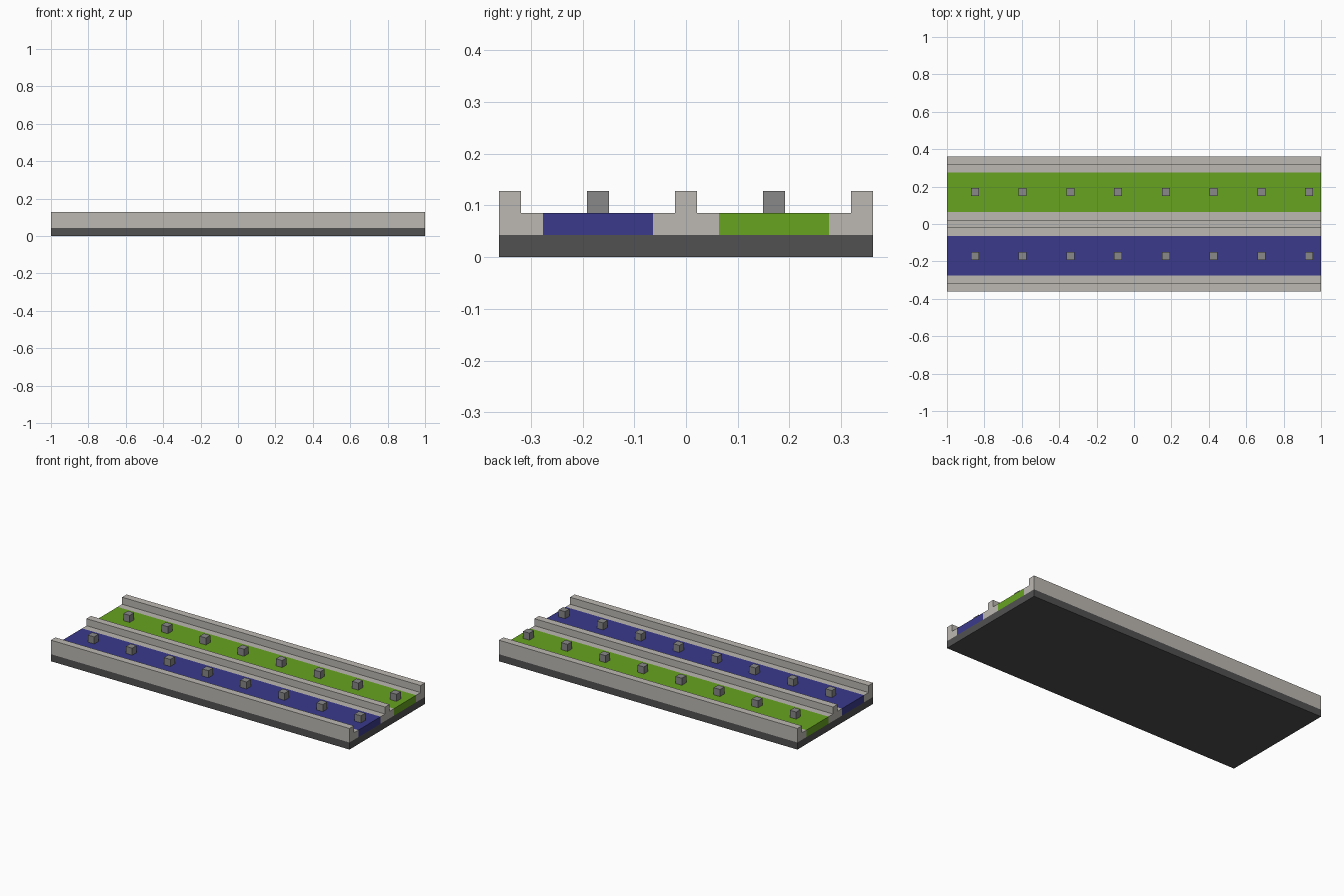
import bpy
import bmesh

U = 2 / 47            # one grid unit; the track is 47 units long
HALF = 23.5           # half length in units

cube = bpy.data.objects.get("Cube")
if cube:
    bpy.data.objects.remove(cube, do_unlink=True)


def linear(c):
    c /= 255
    return c / 12.92 if c <= 0.04045 else ((c + 0.055) / 1.055) ** 2.4


def material(name, r, g, b):
    m = bpy.data.materials.new(name)
    colour = (linear(r), linear(g), linear(b), 1)
    m.diffuse_color = colour
    m.use_nodes = True
    m.node_tree.nodes["Principled BSDF"].inputs["Base Color"].default_value = colour
    return m


dark_grey = material("dark grey", 81, 81, 81)
stone = material("pale stone", 188, 184, 178)
blue = material("blue", 58, 58, 140)
green = material("green", 103, 163, 33)
mid_grey = material("mid grey", 136, 136, 136)


def extrude(name, profile, x0, x1, mat):
    """Sweep a (y, z) profile along x, all in grid units."""
    bm = bmesh.new()
    face = bm.faces.new([bm.verts.new((x0 * U, y * U, z * U)) for y, z in profile])
    swept = bmesh.ops.extrude_face_region(bm, geom=[face])["geom"]
    verts = [v for v in swept if isinstance(v, bmesh.types.BMVert)]
    bmesh.ops.translate(bm, verts=verts, vec=((x1 - x0) * U, 0, 0))
    bmesh.ops.recalc_face_normals(bm, faces=bm.faces)
    mesh = bpy.data.meshes.new(name)
    bm.to_mesh(mesh)
    bm.free()
    mesh.materials.append(mat)
    ob = bpy.data.objects.new(name, mesh)
    bpy.context.collection.objects.link(ob)
    return ob


def box(y0, y1, z0, z1):
    return [(y0, z0), (y1, z0), (y1, z1), (y0, z1)]


# Base slab
extrude("base_slab", box(-8.5, 8.5, 0, 1), -HALF, HALF, dark_grey)

# Central divider: inverted T
divider = [(-1.5, 1), (1.5, 1), (1.5, 2), (.5, 2), (.5, 3), (-.5, 3), (-.5, 2), (-1.5, 2)]
extrude("centre_divider", divider, -HALF, HALF, stone)

# Stepped kerbs, coloured lanes and rows of studs on each side
kerb = [(6.5, 1), (8.5, 1), (8.5, 3), (7.5, 3), (7.5, 2), (6.5, 2)]
for side, label, lane_mat in ((-1, "front", blue), (1, "back", green)):
    extrude(label + "_kerb", [(side * y, z) for y, z in kerb], -HALF, HALF, stone)
    extrude(label + "_lane", box(side * 1.5, side * 6.5, 1, 2), -HALF, HALF, lane_mat)
    for i in range(8):
        x = -20 + 6 * i
        extrude(f"{label}_stud_{i + 1}", box(side * 4 - .5, side * 4 + .5, 2, 3),
                x - .5, x + .5, mid_grey)
